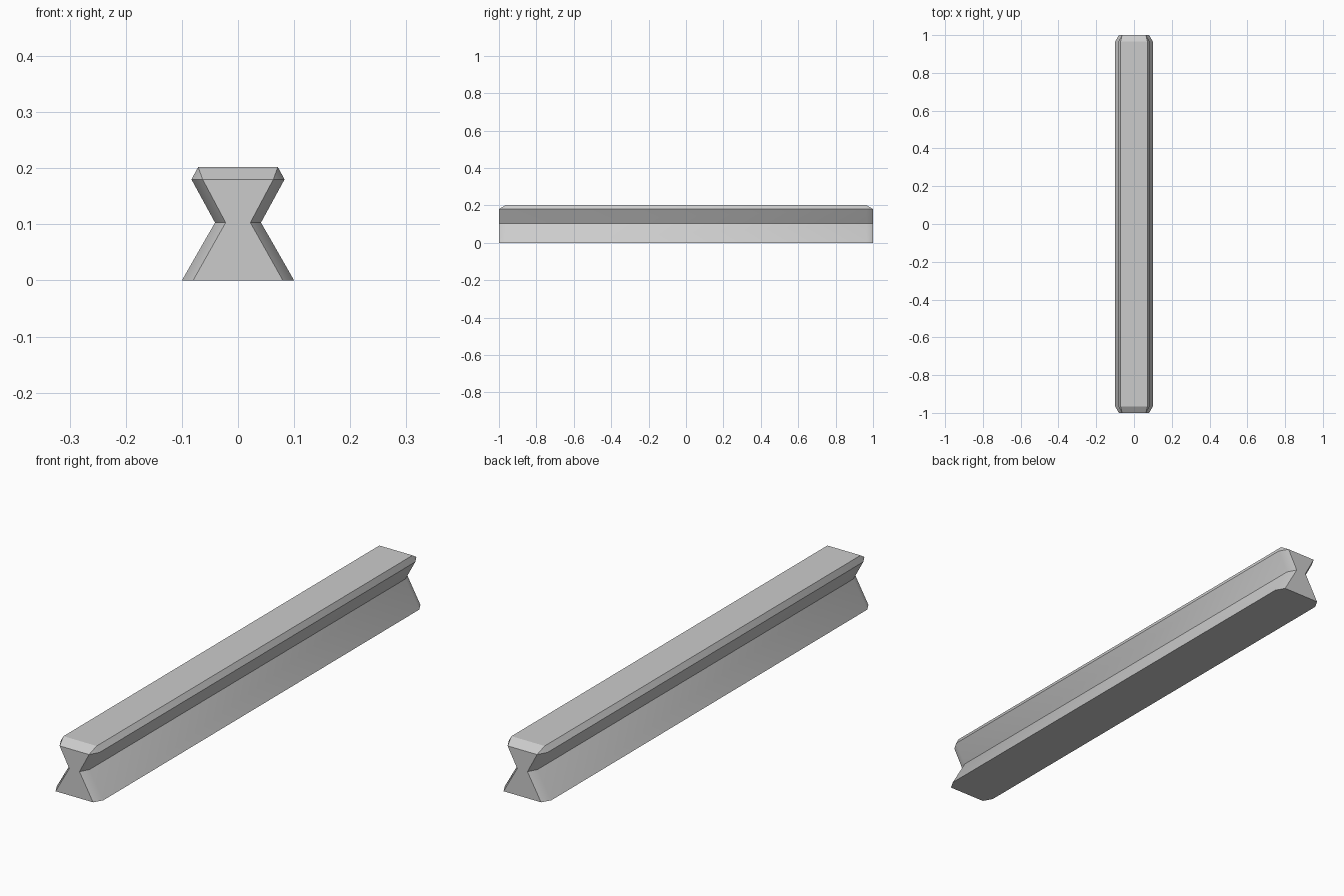
import bpy, bmesh, math

cube = bpy.data.objects.get("Cube")
if cube:
    bpy.data.objects.remove(cube, do_unlink=True)

# Plain grey material
grey = bpy.data.materials.new("plain_grey")
grey.use_nodes = True
colour = (0.6, 0.6, 0.6, 1)
grey.diffuse_color = colour
grey.node_tree.nodes["Principled BSDF"].inputs["Base Color"].default_value = colour

# Half profiles (x, z): full section, and the narrower chamfered end
section = [(0.1, 0), (0.041, 0.103), (0.083, 0.18), (0.071, 0.202)]
end = [(0.08, 0), (0.022, 0.103), (0.063, 0.18), (0.063, 0.18)]


def add_ring(bm, half, y):
    outline = half + [(-x, z) for x, z in reversed(half)]
    return [bm.verts.new((x, y, z)) for x, z in outline]


# Waisted bar lofted through four rings
bm = bmesh.new()
rings = [add_ring(bm, half, y) for half, y in
         [(end, -1), (section, -0.965), (section, 0.965), (end, 1)]]
for a, b in zip(rings, rings[1:]):
    for i in range(len(a)):
        j = (i + 1) % len(a)
        bm.faces.new((a[i], a[j], b[j], b[i]))

# End caps, with the doubled top corners merged
for ring in (rings[0], rings[-1]):
    bm.faces.new(ring)
bmesh.ops.remove_doubles(bm, verts=bm.verts, dist=0.0001)
bmesh.ops.recalc_face_normals(bm, faces=bm.faces)

mesh = bpy.data.meshes.new("waisted_bar")
bm.to_mesh(mesh)
bm.free()
mesh.materials.append(grey)
bar = bpy.data.objects.new("waisted_bar", mesh)
bpy.context.collection.objects.link(bar)

# Soften the shallow end chamfers, keep the profile edges crisp
bpy.ops.object.select_all(action="DESELECT")
bar.select_set(True)
bpy.context.view_layer.objects.active = bar
bpy.ops.object.shade_smooth_by_angle(angle=math.radians(30))
